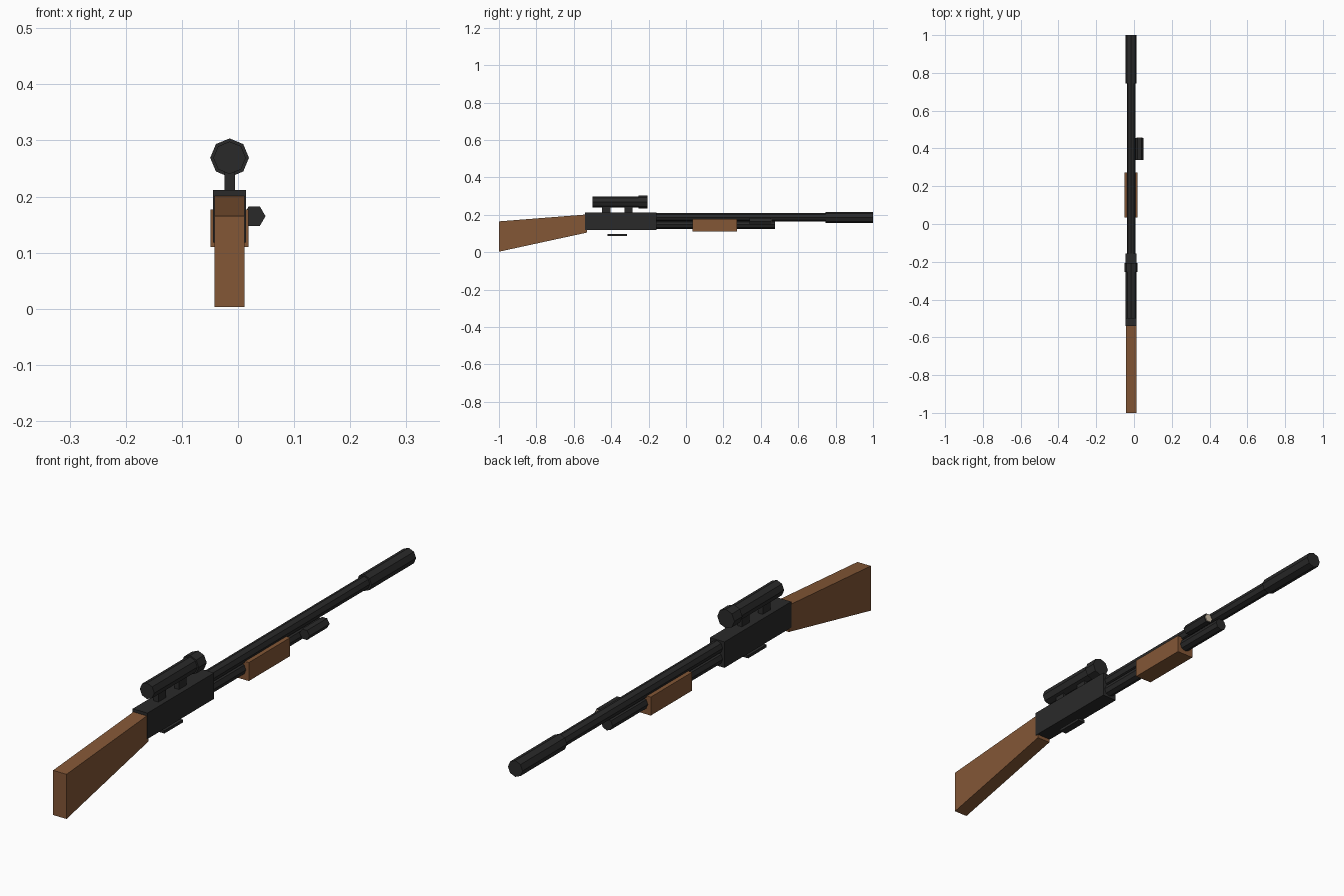
import bpy, bmesh, math
from mathutils import Matrix

if "Cube" in bpy.data.objects:
    bpy.data.objects.remove(bpy.data.objects["Cube"])

CX = -0.015  # centre line of the rifle


def material(name, rgb):
    m = bpy.data.materials.new(name)
    m.diffuse_color = (*rgb, 1)
    m.use_nodes = True
    m.node_tree.nodes["Principled BSDF"].inputs["Base Color"].default_value = m.diffuse_color
    return m


WOOD = material("brown wood", (0.23, 0.095, 0.037))
STEEL = material("dark steel", (0.023, 0.023, 0.023))
GLASS = material("pale lens", (0.62, 0.52, 0.40))


def finish(name, bm, mat):
    bmesh.ops.recalc_face_normals(bm, faces=bm.faces)
    mesh = bpy.data.meshes.new(name)
    bm.to_mesh(mesh)
    bm.free()
    mesh.materials.append(mat)
    obj = bpy.data.objects.new(name, mesh)
    bpy.context.collection.objects.link(obj)
    return obj


def prism(name, profile, width, mat, x=CX):
    """Side profile of (y, z) points extruded across x."""
    bm = bmesh.new()
    sides = [[bm.verts.new((x + s * width / 2, y, z)) for y, z in profile] for s in (-1, 1)]
    bm.faces.new(sides[0])
    bm.faces.new(sides[1])
    n = len(profile)
    for i in range(n):
        j = (i + 1) % n
        bm.faces.new((sides[0][i], sides[0][j], sides[1][j], sides[1][i]))
    return finish(name, bm, mat)


def box(name, y0, y1, z0, z1, width, mat):
    return prism(name, [(y0, z0), (y1, z0), (y1, z1), (y0, z1)], width, mat)


def tube(name, y0, y1, z, r, mat, sides=8, x=CX):
    """Faceted cylinder lying along y, with a corner on the x axis."""
    bm = bmesh.new()
    bmesh.ops.create_cone(bm, cap_ends=True, segments=sides, radius1=r, radius2=r, depth=y1 - y0)
    turn = Matrix.Rotation(math.pi / 2, 4, 'X') @ Matrix.Rotation(math.pi / 2, 4, 'Z')
    bm.transform(Matrix.Translation((x, (y0 + y1) / 2, z)) @ turn)
    return finish(name, bm, mat)


# Wooden furniture
prism("stock", [(-1, 0.003), (-0.53, 0.105), (-0.53, 0.202), (-1, 0.165)], 0.054, WOOD)
box("forend", 0.035, 0.272, 0.11, 0.177, 0.068, WOOD)

# Receiver and the guard plate below it
box("receiver", -0.54, -0.157, 0.118, 0.212, 0.059, STEEL)
box("guard_plate", -0.42, -0.315, 0.088, 0.098, 0.028, STEEL)

# Barrel, muzzle and magazine tube
tube("barrel", -0.16, 0.75, 0.187, 0.0225, STEEL)
tube("muzzle", 0.745, 1.0, 0.186, 0.0295, STEEL)
tube("magazine_tube", -0.16, 0.475, 0.147, 0.0225, STEEL)

# Scope on two mounts
tube("scope_body", -0.5, -0.21, 0.269, 0.029, STEEL)
tube("scope_bell", -0.253, -0.207, 0.269, 0.0345, STEEL)
for i, y in enumerate((-0.427, -0.308)):
    box(f"scope_mount_{i + 1}", y - 0.022, y + 0.022, 0.205, 0.25, 0.019, STEEL)

# Side lamp with its lens
tube("lamp", 0.34, 0.455, 0.165, 0.02, STEEL, 6, 0.029)
tube("lamp_lens", 0.454, 0.458, 0.165, 0.016, GLASS, 6, 0.029)
